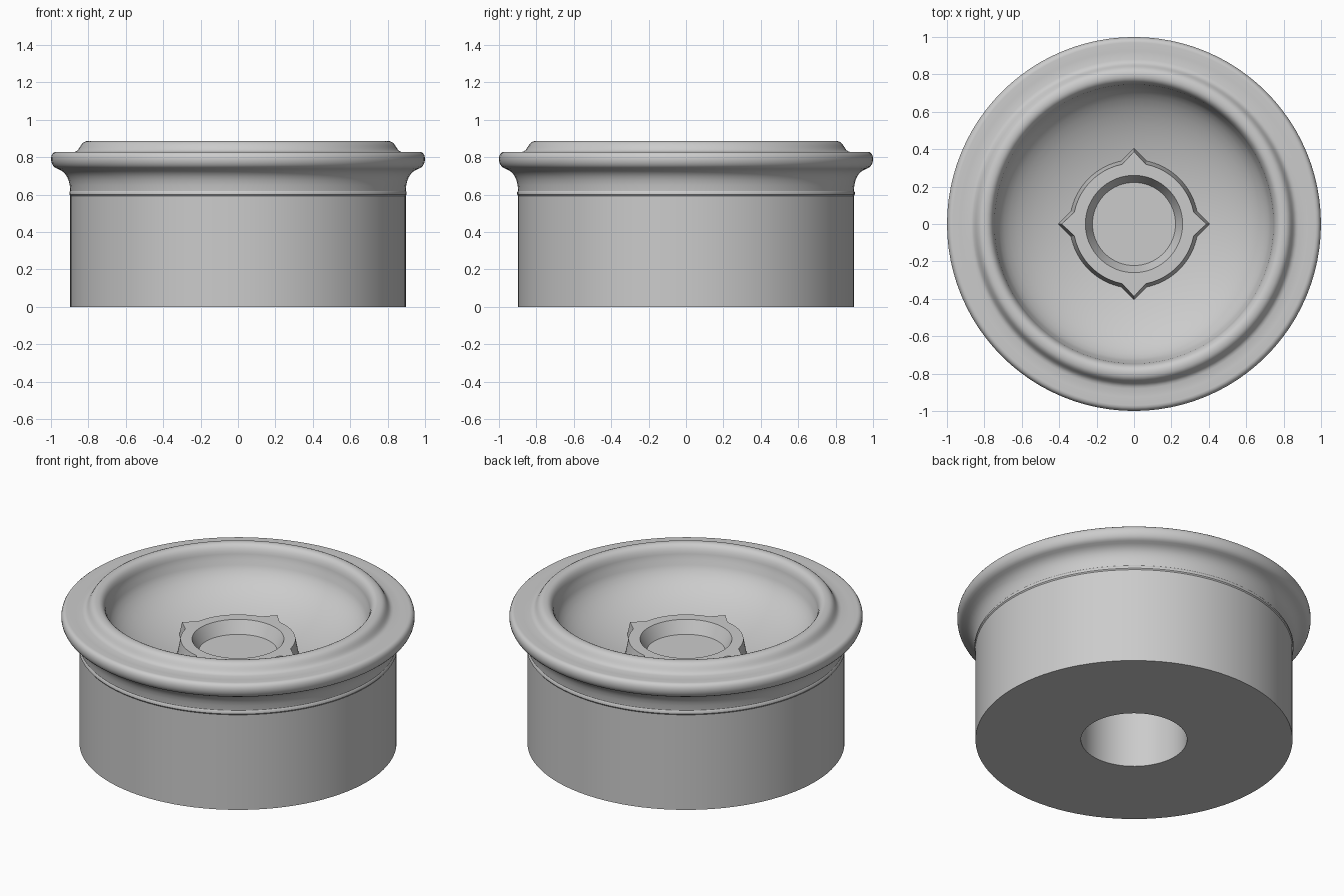
import bpy, bmesh, math
from mathutils import Vector
from mathutils.geometry import interpolate_bezier

SEGMENTS = 96

cube = bpy.data.objects.get("Cube")
if cube:
    bpy.data.objects.remove(cube, do_unlink=True)

stone = bpy.data.materials.new("plain grey")
stone.use_nodes = True
grey = (0.6, 0.6, 0.6, 1)
stone.diffuse_color = grey
stone.node_tree.nodes["Principled BSDF"].inputs["Base Color"].default_value = grey


def curve(a, b, c, d, steps=8):
    """Points (radius, height) along a bezier from a to d."""
    pts = interpolate_bezier(*[Vector((p[0], p[1], 0)) for p in (a, b, c, d)], steps)
    return [(p.x, p.y) for p in pts]


def point_factor(angle):
    """Radius factor of a ring outline with four outward points."""
    phi = abs((angle + math.pi / 4) % (math.pi / 2) - math.pi / 4)
    return max(1.0, 1.19 / (math.cos(phi) + 1.07 * math.sin(phi)))


def lathe(name, rows):
    """Revolve rows of (radius, height, optional outline); cap both ends."""
    bm = bmesh.new()
    loops = []
    for radius, z, *shape in rows:
        loop = []
        for i in range(SEGMENTS):
            a = math.tau * i / SEGMENTS
            r = radius * (shape[0](a) if shape else 1)
            loop.append(bm.verts.new((r * math.cos(a), r * math.sin(a), z)))
        loops.append(loop)
    for low, high in zip(loops, loops[1:]):
        for i in range(SEGMENTS):
            j = (i + 1) % SEGMENTS
            bm.faces.new((low[i], low[j], high[j], high[i]))
    bm.faces.new(loops[0])
    bm.faces.new(loops[-1])
    bmesh.ops.recalc_face_normals(bm, faces=bm.faces)
    mesh = bpy.data.meshes.new(name)
    bm.to_mesh(mesh)
    bm.free()
    mesh.materials.append(stone)
    obj = bpy.data.objects.new(name, mesh)
    bpy.context.collection.objects.link(obj)
    bpy.ops.object.select_all(action="DESELECT")
    obj.select_set(True)
    bpy.context.view_layer.objects.active = obj
    bpy.ops.object.shade_smooth_by_angle(angle=math.radians(32))
    return obj


# Drum: bottom socket, straight wall and small bead
profile = [(0.3, 0.45), (0.3, 0), (0.897, 0), (0.897, 0.593), (0.902, 0.6), (0.902, 0.612)]
# Cove under the lip, then the rounded lip
profile += curve((0.897, 0.62), (0.9, 0.7), (0.93, 0.725), (0.97, 0.74))
profile += curve((0.97, 0.74), (1.01, 0.755), (1.01, 0.83), (0.97, 0.828), 10)[1:]
# Shallow step and raised inner rim
profile += [(0.925, 0.824)]
profile += curve((0.88, 0.827), (0.84, 0.83), (0.85, 0.885), (0.8, 0.887), 10)
profile += curve((0.8, 0.887), (0.765, 0.89), (0.748, 0.86), (0.744, 0.812))[1:]
# Bowl
for k in range(15):
    t = math.radians(6 * k + 2)
    profile.append((0.739 * math.cos(t), 0.81 - 0.29 * math.sin(t)))
lathe("basin", profile)

# Ring with four points around a tapered central recess
lathe("pointed_ring", [
    (0.352, 0.5, point_factor),
    (0.345, 0.545, point_factor),
    (0.325, 0.65, point_factor),
    (0.26, 0.65),
    (0.222, 0.574),
])
